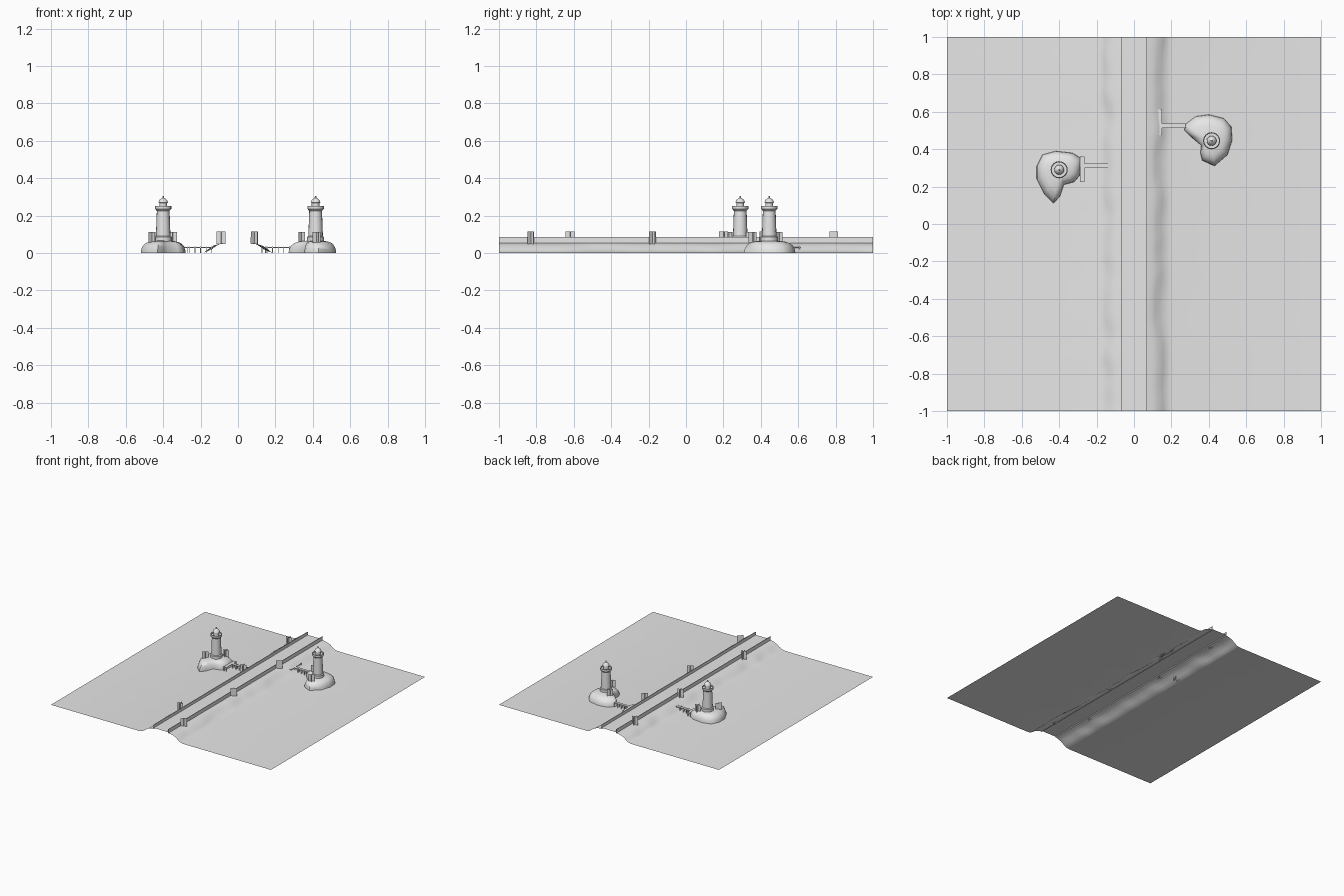
import bpy
import bmesh
import math
from mathutils import Matrix, Vector, noise

cube = bpy.data.objects.get("Cube")
if cube:
    bpy.data.objects.remove(cube, do_unlink=True)

grey = bpy.data.materials.new("plain grey")
grey.use_nodes = True
grey.diffuse_color = (0.8, 0.8, 0.8, 1)
grey.node_tree.nodes["Principled BSDF"].inputs["Base Color"].default_value = (0.8, 0.8, 0.8, 1)


def finish(name, bm, smooth=None):
    mesh = bpy.data.meshes.new(name)
    bm.to_mesh(mesh)
    bm.free()
    mesh.materials.append(grey)
    obj = bpy.data.objects.new(name, mesh)
    bpy.context.collection.objects.link(obj)
    if smooth:
        bpy.ops.object.select_all(action="DESELECT")
        obj.select_set(True)
        bpy.context.view_layer.objects.active = obj
        bpy.ops.object.shade_smooth_by_angle(angle=math.radians(smooth))
    return obj


def skin(bm, rows, closed=False):
    """Join neighbouring rows of points with quads."""
    grid = [[bm.verts.new(p) for p in row] for row in rows]
    for a, b in zip(grid, grid[1:]):
        n = len(a)
        for i in range(n if closed else n - 1):
            j = (i + 1) % n
            bm.faces.new((a[i], a[j], b[j], b[i]))
    return grid


def box(bm, lo, hi):
    lo, hi = Vector(lo), Vector(hi)
    place = Matrix.Translation((lo + hi) / 2) @ Matrix.Diagonal((*(hi - lo), 1))
    bmesh.ops.create_cube(bm, size=1, matrix=place)


# Flat water on each side rising to an uneven bank beside the road
def bank(name, side):
    bm = bmesh.new()
    steps = 80
    rows = []
    for x, z, wobble in [(1, 0, 0), (0.2, 0, 0), (0.175, 0.005, 0.3), (0.15, 0.02, 1),
                         (0.125, 0.038, 1), (0.1, 0.048, 0.4), (0.068, 0.055, 0)]:
        row = []
        for i in range(steps + 1):
            y = -1 + 2 * i / steps
            shift = noise.noise(Vector((side * 5, y * 7, 1.5))) * 0.016 * wobble
            row.append((side * (x + shift), y, z))
        rows.append(row if side < 0 else row[::-1])
    skin(bm, rows)
    bmesh.ops.recalc_face_normals(bm, faces=bm.faces)
    bm.normal_update()
    if sum(f.normal.z for f in bm.faces) < 0:
        bmesh.ops.reverse_faces(bm, faces=bm.faces)
    finish(name, bm, 50)


bank("left_bank", 1)
bank("right_bank", -1)

# Road deck with a low parapet on each edge
bm = bmesh.new()
skin(bm, [[(-0.068, -1, 0.06), (0.068, -1, 0.06)], [(-0.068, 1, 0.06), (0.068, 1, 0.06)]])
finish("road", bm)
for name, x in (("left_parapet", 0.068), ("right_parapet", -0.068)):
    bm = bmesh.new()
    box(bm, (x - 0.002, -1, 0.052), (x + 0.002, 1, 0.085))
    finish(name, bm)


# Crossed upright cards for shrubs
def shrub(name, x, y, z, turn, tall):
    bm = bmesh.new()
    for quarter in (0, 1):
        a = turn + quarter * math.pi / 2
        dx, dy = 0.024 * math.cos(a), 0.024 * math.sin(a)
        skin(bm, [[(x - dx, y - dy, z), (x + dx, y + dy, z)],
                  [(x - dx, y - dy, z + tall), (x + dx, y + dy, z + tall)]])
    finish(name, bm)


for k, y in enumerate((-0.62, 0.2, 0.79)):
    shrub("right_roadside_shrub", -0.09, y, 0.048, 0.1 + 0.15 * (k == 1), 0.068)
for y in (-0.83, -0.18, 0.41):
    shrub("left_roadside_shrub", 0.088, y, 0.048, 0.7, 0.068)
for x, y, turn in [(-0.35, 0.345, 0.1), (-0.46, 0.23, 0.7), (0.34, 0.5, 0.8), (0.42, 0.355, 0.4)]:
    shrub("island_shrub", x, y, 0.055, turn, 0.058)


# Rounded rocky islands built from shrinking outline rings
def island(name, cx, cy, outline):
    bm = bmesh.new()
    rows = []
    for scale, z in [(1, 0), (0.98, 0.018), (0.92, 0.036), (0.8, 0.052), (0.6, 0.061), (0.3, 0.066)]:
        rows.append([(cx + (x - cx) * scale, cy + (y - cy) * scale, z) for x, y in outline])
    grid = skin(bm, rows, closed=True)
    bm.faces.new(grid[-1])
    bmesh.ops.recalc_face_normals(bm, faces=bm.faces)
    finish(name, bm, 60)


island("right_island", -0.4, 0.29, [
    (-0.52, 0.31), (-0.49, 0.37), (-0.42, 0.39), (-0.33, 0.38), (-0.28, 0.35), (-0.29, 0.26),
    (-0.32, 0.225), (-0.375, 0.21), (-0.395, 0.15), (-0.43, 0.11), (-0.48, 0.16), (-0.52, 0.24)])
island("left_island", 0.415, 0.445, [
    (0.27, 0.53), (0.33, 0.575), (0.4, 0.585), (0.48, 0.565), (0.52, 0.52), (0.525, 0.45),
    (0.5, 0.37), (0.43, 0.31), (0.365, 0.34), (0.355, 0.38), (0.36, 0.42), (0.3, 0.47), (0.27, 0.5)])


# Turned lighthouse with plinth, gallery, lantern and dome
def lighthouse(name, cx, cy):
    bm = bmesh.new()
    sides = 16
    profile = [(0.046, 0.055), (0.046, 0.085), (0.039, 0.09), (0.034, 0.225), (0.044, 0.236),
               (0.044, 0.252), (0.04, 0.252), (0.04, 0.242), (0.021, 0.242), (0.021, 0.268),
               (0.026, 0.27), (0.021, 0.283), (0.01, 0.292), (0.005, 0.295), (0.004, 0.306)]
    rows = []
    for r, z in profile:
        rows.append([(cx + r * math.cos(2 * math.pi * i / sides),
                      cy + r * math.sin(2 * math.pi * i / sides), z) for i in range(sides)])
    grid = skin(bm, rows, closed=True)
    bm.faces.new(grid[-1])
    bmesh.ops.recalc_face_normals(bm, faces=bm.faces)
    finish(name, bm, 35)


lighthouse("right_lighthouse", -0.4, 0.29)
lighthouse("left_lighthouse", 0.415, 0.445)


# T-shaped jetties on posts
def jetty(name, x, y, flip):
    bm = bmesh.new()
    box(bm, (x, y - 0.012, 0.028), (x + 0.15, y + 0.012, 0.033))
    ends = sorted((y - 0.087 * flip, y + 0.048 * flip))
    box(bm, (x, ends[0], 0.028), (x + 0.025, ends[1], 0.033))
    spots = [(x + 0.03 * k, y + s * 0.01) for k in range(1, 6) for s in (-1, 1)]
    spots += [(x + s, e) for s in (0.003, 0.022) for e in (ends[0] + 0.004, ends[1] - 0.004)]
    for px, py in spots:
        box(bm, (px - 0.002, py - 0.002, 0), (px + 0.002, py + 0.002, 0.036))
    finish(name, bm)


jetty("right_jetty", -0.29, 0.312, 1)
jetty("left_jetty", 0.125, 0.525, -1)
